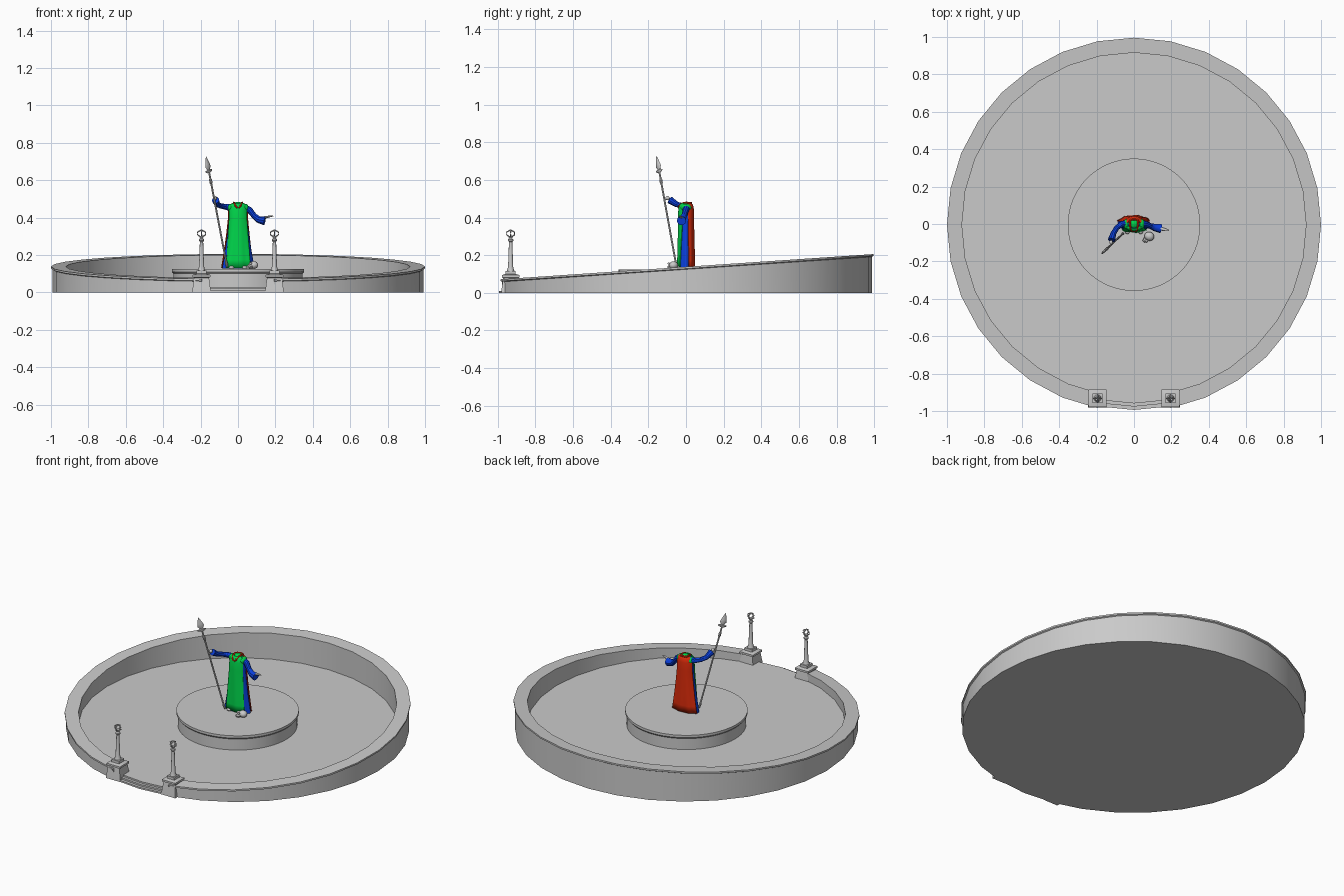
import bpy, bmesh, math
from mathutils import Vector, Matrix

if "Cube" in bpy.data.objects:
    bpy.data.objects.remove(bpy.data.objects["Cube"], do_unlink=True)


def material(name, rgb):
    m = bpy.data.materials.new(name)
    m.use_nodes = True
    m.diffuse_color = (*rgb, 1)
    m.node_tree.nodes["Principled BSDF"].inputs["Base Color"].default_value = (*rgb, 1)
    return m


STONE = material("grey stone", (0.59, 0.59, 0.59))
GREEN = material("green cloth", (0.0, 0.67, 0.07))
BLUE = material("blue cloth", (0.003, 0.05, 0.72))
RED = material("red cloth", (0.7, 0.024, 0.003))
CENTRE = (0, -0.004)


def finish(name, bm, mat, smooth=35):
    bmesh.ops.recalc_face_normals(bm, faces=bm.faces)
    me = bpy.data.meshes.new(name)
    bm.to_mesh(me)
    bm.free()
    ob = bpy.data.objects.new(name, me)
    bpy.context.collection.objects.link(ob)
    me.materials.append(mat)
    bpy.ops.object.select_all(action='DESELECT')
    ob.select_set(True)
    bpy.context.view_layer.objects.active = ob
    bpy.ops.object.shade_smooth_by_angle(angle=math.radians(smooth))
    return ob


def skin(name, rings, mat, closed=True, caps=True, smooth=35):
    """Bridge a list of point rings into one surface."""
    bm = bmesh.new()
    vs = [[bm.verts.new(p) for p in ring] for ring in rings]
    n = len(vs[0])
    for a, b in zip(vs, vs[1:]):
        for i in range(n if closed else n - 1):
            j = (i + 1) % n
            bm.faces.new((a[i], a[j], b[j], b[i]))
    if caps:
        bm.faces.new(vs[0])
        bm.faces.new(vs[-1])
    return finish(name, bm, mat, smooth)


def lathe(name, profile, mat, at=CENTRE, sides=32, turn=0.0):
    """Stack of level rings, profile = (radius, z)."""
    rings = []
    for r, z in profile:
        angles = [2 * math.pi * i / sides + turn for i in range(sides)]
        rings.append([(at[0] + r * math.cos(a), at[1] + r * math.sin(a), z) for a in angles])
    return skin(name, rings, mat)


def tube(name, path, mat, sides=10, flat=1.0):
    """Sweep along path = (x, y, z, radius); flat scales the upright axis."""
    pts = [Vector(p[:3]) for p in path]
    rings = []
    for i, p in enumerate(path):
        d = pts[min(i + 1, len(pts) - 1)] - pts[max(i - 1, 0)]
        q = d.to_track_quat('Z', 'Y')
        rings.append([pts[i] + q @ Vector((p[3] * math.cos(t), p[3] * flat * math.sin(t), 0))
                      for t in (2 * math.pi * k / sides for k in range(sides))])
    return skin(name, rings, mat)


def ball(name, at, size, mat, turn=0.0):
    bm = bmesh.new()
    bmesh.ops.create_uvsphere(bm, u_segments=12, v_segments=8, radius=1)
    bm.transform(Matrix.Translation(at) @ Matrix.Rotation(turn, 4, 'Z') @ Matrix.Diagonal((*size, 1)))
    return finish(name, bm, mat, 60)


# Floor with entrance steps
lathe("floor", [(0.99, 0), (0.99, 0.01), (0.972, 0.01), (0.972, 0.02),
                (0.955, 0.02), (0.955, 0.03)], STONE)

# Sloping ring wall, open between the two posts
SECTION = [(0.92, 0, 0), (0.92, 1, 0), (1.0, 1, 0), (1.0, 1, -0.01), (0.992, 1, -0.014), (0.992, 0, 0)]
wall = []
for i in range(1, 32):
    a = 2 * math.pi * i / 32 - math.pi / 2
    c, s = math.cos(a), math.sin(a)
    wall.append([(r * c, r * s + CENTRE[1], k * (0.138 + 0.0675 * r * s) + dz) for r, k, dz in SECTION])
skin("ring_wall", wall, STONE, smooth=25)

# Central dais with a projecting rim
lathe("dais", [(0.345, 0.03), (0.345, 0.1), (0.354, 0.11), (0.354, 0.125)], STONE, sides=64)

# Gate posts with cage finials
for side, x in (("right", -0.195), ("left", 0.195)):
    at = (x, -0.932)
    h = math.sqrt(2)
    lathe(side + "_post_base", [(0.05 * h, 0), (0.049 * h, 0.012), (0.04 * h, 0.078),
                                (0.047 * h, 0.082), (0.047 * h, 0.094), (0.026 * h, 0.1),
                                (0.026 * h, 0.116)], STONE, at, 4, math.pi / 4)
    lathe(side + "_post_column", [(0.02, 0.116), (0.0135, 0.138), (0.009, 0.27), (0.014, 0.276),
                                  (0.014, 0.284), (0.008, 0.29), (0.014, 0.302)], STONE, at, 12)
    for k in range(4):
        a = k * math.pi / 2
        tube(side + "_finial_rib", [(x + r * math.cos(a), at[1] + r * math.sin(a), z, 0.004)
             for r, z in ((0.009, 0.3), (0.021, 0.308), (0.021, 0.322), (0.003, 0.333))], STONE, 6)

# Robed body: (z, half width, half depth)
BODY = [(0.127, 0.084, 0.038), (0.17, 0.077, 0.038), (0.23, 0.067, 0.037), (0.31, 0.056, 0.035),
        (0.39, 0.047, 0.034), (0.44, 0.046, 0.033), (0.462, 0.04, 0.029), (0.472, 0.026, 0.02)]


def robe_layer(name, mat, middle, hem, top, grow, lift=0.0):
    """Cloth over the body, spreading hem to top degrees each side of middle."""
    n = 40
    full = hem >= 180
    rings = []
    for z, rx, ry in BODY:
        up = min(1, (z - 0.127) / 0.3)
        spread = math.radians(hem + (top - hem) * up)
        ring = []
        for i in range(n if full else n + 1):
            t = middle + spread * (2 * i / n - 1)
            k = 1 + 0.04 * (1 - up) * math.cos(9 * t)
            ring.append(((rx * k + grow) * math.cos(t), (ry * k + grow) * math.sin(t), z + lift))
        rings.append(ring)
    return skin(name, rings, mat, closed=full, caps=full, smooth=60)


robe_layer("blue_robe", BLUE, 0, 180, 180, 0.002)
for panel in (robe_layer("green_tabard", GREEN, -math.pi / 2, 46, 66, 0.006, 0.004),
              robe_layer("red_cape", RED, math.pi / 2, 70, 76, 0.007, 0.003)):
    mod = panel.modifiers.new("thickness", 'SOLIDIFY')
    mod.thickness = 0.004
    mod.offset = 0

# Green shoulders, neck and red neckline bands
ball("neck", (0, 0.002, 0.468), (0.032, 0.025, 0.015), GREEN)
for s in (-1, 1):
    ball("shoulder", (s * 0.04, 0, 0.452), (0.017, 0.028, 0.021), GREEN)
    tube("neckline_band", [(s * 0.02, 0.024, 0.474, 0.006), (s * 0.022, 0.004, 0.479, 0.006),
                           (s * 0.02, -0.018, 0.475, 0.006), (s * 0.013, -0.036, 0.462, 0.006),
                           (s * 0.004, -0.04, 0.45, 0.004)], RED, 8)
    ball("foot", (s * 0.035, -0.032, 0.133), (0.016, 0.022, 0.01), STONE)
tube("back_collar", [(-0.02, 0.022, 0.474, 0.007), (0, 0.026, 0.476, 0.007),
                     (0.02, 0.022, 0.474, 0.007)], RED, 8)

# Sleeves and hands
tube("right_sleeve", [(-0.035, 0.002, 0.452, 0.02), (-0.065, 0.0, 0.457, 0.016),
                      (-0.092, -0.02, 0.462, 0.014), (-0.11, -0.05, 0.47, 0.015),
                      (-0.12, -0.086, 0.493, 0.02)], BLUE)
ball("right_hand", (-0.122, -0.098, 0.503), (0.009, 0.012, 0.011), STONE)
tube("left_sleeve", [(0.035, 0.002, 0.45, 0.021), (0.062, -0.001, 0.44, 0.017),
                     (0.086, -0.01, 0.409, 0.015), (0.108, -0.018, 0.39, 0.019),
                     (0.143, -0.024, 0.383, 0.025)], BLUE)
tube("left_hand", [(0.12, -0.02, 0.398, 0.009), (0.15, -0.026, 0.402, 0.01),
                   (0.17, -0.031, 0.406, 0.008), (0.188, -0.034, 0.408, 0.003)], STONE, 8, 0.6)

# Spear leaning through the right hand
BUTT, TIP = Vector((-0.058, -0.05, 0.135)), Vector((-0.171, -0.157, 0.728))


def spear_part(name, profile, flat=1.0):
    tube(name, [(*BUTT.lerp(TIP, f), r) for f, r in profile], STONE, 8, flat)


spear_part("spear_shaft", [(0, 0.004), (0.03, 0.0075), (0.06, 0.005), (0.88, 0.005)])
spear_part("spear_collar", [(0.75, 0.005), (0.76, 0.008), (0.79, 0.008), (0.8, 0.005)])
spear_part("spear_crossbar", [(0.85, 0.003), (0.862, 0.007), (0.872, 0.007), (0.88, 0.003)], 3.6)
spear_part("spear_blade", [(0.875, 0.003), (0.905, 0.007), (0.93, 0.006), (1, 0.0004)], 2.8)

# Fallen stone head at the feet
ball("fallen_head", (0.082, -0.066, 0.146), (0.027, 0.024, 0.021), STONE, -0.4)
tube("fallen_head_muzzle", [(0.075, -0.07, 0.142, 0.016), (0.06, -0.085, 0.138, 0.013),
                            (0.052, -0.094, 0.135, 0.008)], STONE, 8)
for s in (-1, 1):
    ball("fallen_head_brow", (0.078 + s * 0.011, -0.083 + s * 0.008, 0.155), (0.009, 0.007, 0.006), STONE)
